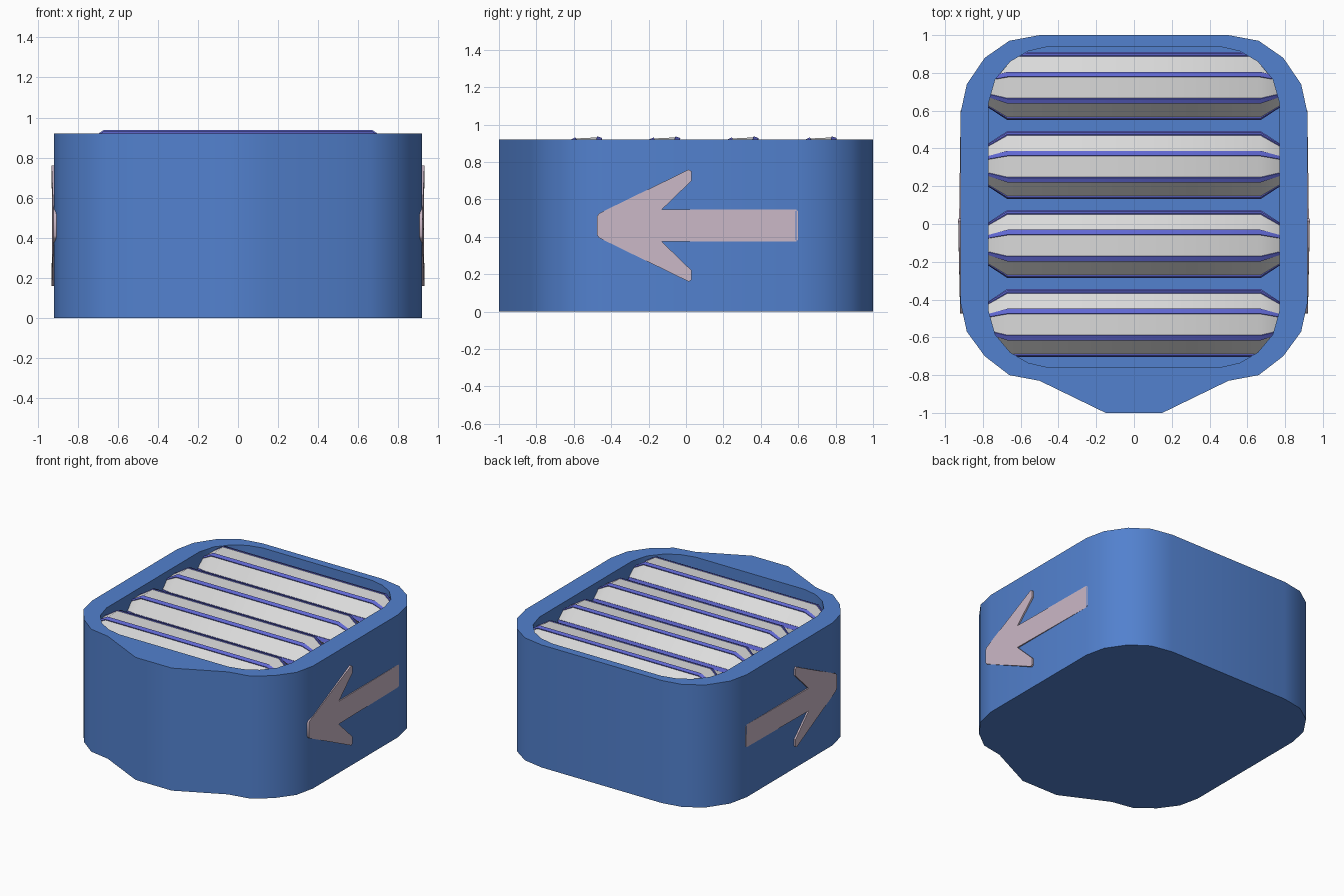
import bpy, bmesh, math

if "Cube" in bpy.data.objects:
    bpy.data.objects.remove(bpy.data.objects["Cube"])


def material(name, rgb):
    m = bpy.data.materials.new(name)
    m.diffuse_color = (*rgb, 1)
    m.use_nodes = True
    m.node_tree.nodes["Principled BSDF"].inputs["Base Color"].default_value = m.diffuse_color
    return m


BLUE = material("blue shell", (0.085, 0.22, 0.62))
GREY = material("light grey", (0.72, 0.72, 0.72))
VIOLET = material("violet blue", (0.12, 0.14, 0.66))
PINK = material("pale pink", (0.60, 0.48, 0.57))


def skin(name, loops, mats, rule=None):
    """Bridge equal point loops into a closed solid with capped ends."""
    bm = bmesh.new()
    rings = [[bm.verts.new(p) for p in loop] for loop in loops]
    n = len(rings[0])
    for a, b in zip(rings, rings[1:]):
        for i in range(n):
            j = (i + 1) % n
            f = bm.faces.new((a[i], a[j], b[j], b[i]))
            f.material_index = rule(i) if rule else 0
    bm.faces.new(rings[0][::-1])
    bm.faces.new(rings[-1])
    bmesh.ops.recalc_face_normals(bm, faces=bm.faces)
    me = bpy.data.meshes.new(name)
    bm.to_mesh(me)
    bm.free()
    for m in mats:
        me.materials.append(m)
    ob = bpy.data.objects.new(name, me)
    bpy.context.collection.objects.link(ob)
    bpy.ops.object.select_all(action='DESELECT')
    ob.select_set(True)
    bpy.context.view_layer.objects.active = ob
    bpy.ops.object.shade_smooth_by_angle(angle=math.radians(40))
    return ob


def mirrored(half):
    return half + [(-x, y) for x, y in reversed(half)]


def at(outline, z):
    return [(x, y, z) for x, y in outline]


# Housing: rounded outline with a pointed front and a rounded pocket on top
outer = mirrored([(.15, -1), (.5, -.83), (.66, -.80), (.79, -.70), (.885, -.57),
                  (.918, -.42), (.918, .59), (.885, .74), (.79, .88), (.66, .97), (.5, 1)])
corner = [(.45, .85), (.56, .825), (.655, .77), (.735, .675), (.77, .55)]
pocket = mirrored([(.15, -.76)] + [(x, .09 - y) for x, y in corner]
                  + [(x, .09 + y) for x, y in reversed(corner)])
TOP, FLOOR = .92, .55
skin("housing", [at(outer, 0), at(outer, TOP), at(pocket, TOP), at(pocket, FLOOR)], [BLUE])

# Rollers: octagonal bars with raised ribs along the edges and tapered ends
R, CZ = .187, .757
section = []
for k in range(8):
    a = math.radians(70.3 + 45 * k)
    for r, d in ((.965 * R, -4.6), (R, -4.2), (R, 4.2), (.965 * R, 4.6)):
        t = a + math.radians(d)
        section.append((r * math.cos(t), r * math.sin(t)))

for row in range(4):
    cy = .73 - .418 * row
    loops = [[(x, cy + s * y, CZ + s * z) for y, z in section]
             for x, s in ((-.80, .53), (-.67, 1), (.67, 1), (.80, .53))]
    skin(f"roller_{row + 1}", loops, [GREY, VIOLET], lambda i: 0 if i % 4 == 3 else 1)

# Side arrows: thin plates pointing forward, slightly bowed outward
upper = [(-.475, .05), (-.465, .065), (.015, .30), (.03, .29), (.03, .24),
         (-.13, .085), (.59, .085), (.60, .075)]
arrow = upper + [(y, -z) for y, z in reversed(upper)]


def bow(y):
    return .931 - (.022 * abs(y))


for side, name in ((1, "right_arrow"), (-1, "left_arrow")):
    skin(name, [[(side * .89, y, .46 + z) for y, z in arrow],
                [(side * bow(y), y, .46 + z) for y, z in arrow]], [PINK])
